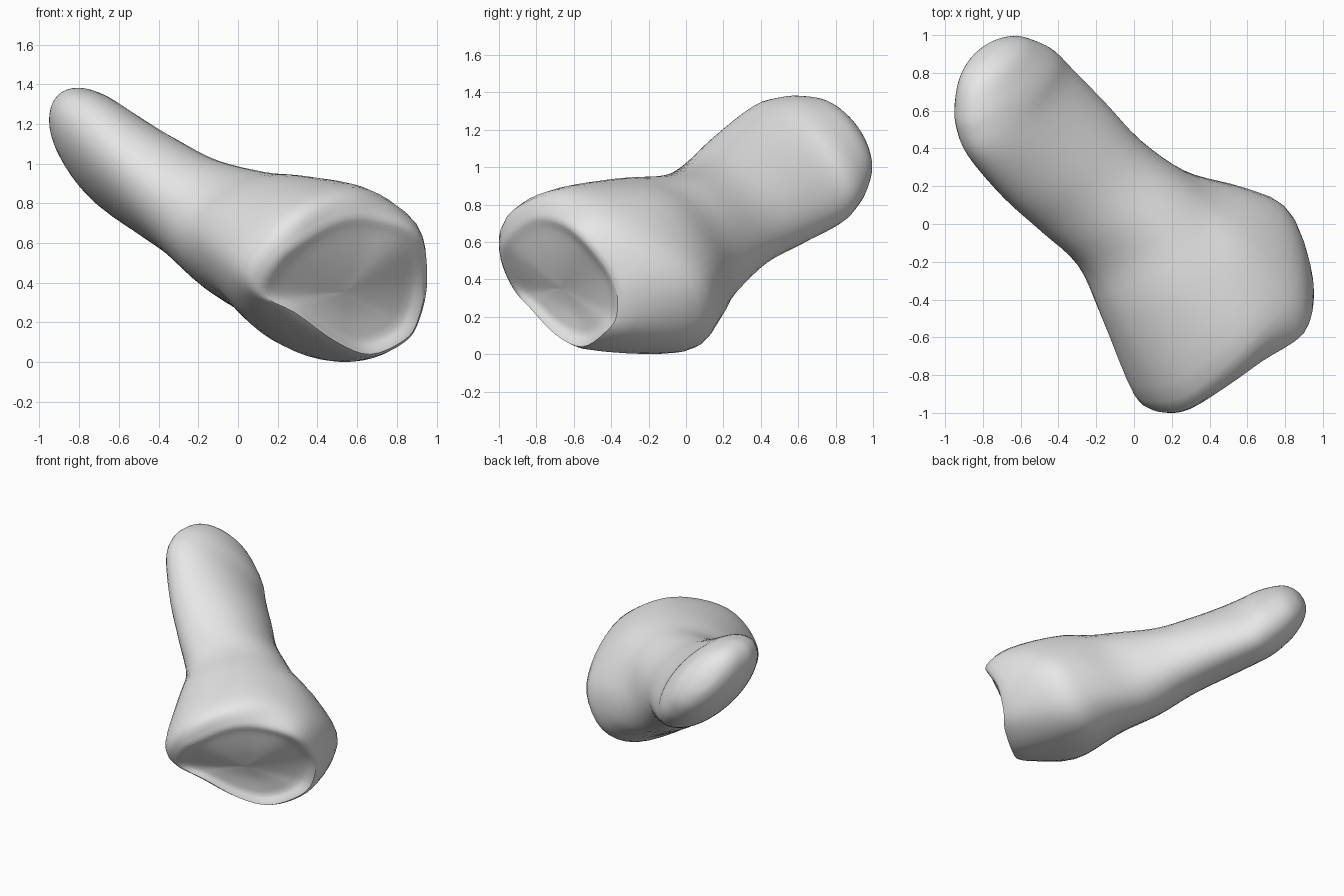
import bpy
import bmesh
from math import sin, cos, pi, sqrt, radians
from mathutils import Vector

cube = bpy.data.objects.get("Cube")
if cube:
    bpy.data.objects.remove(cube)

SEGMENTS = 48
STEPS = 4

# Frame of the bone: shaft axis, side and up directions
turn, rise = radians(35), radians(25)
axis = Vector((-sin(turn) * cos(rise), cos(turn) * cos(rise), sin(rise)))
side = Vector((-cos(turn), -sin(turn), 0))
up = Vector((sin(turn) * sin(rise), -cos(turn) * sin(rise), cos(rise)))
middle = Vector((0, 0, .69))

# Outlines of the flared base as (axis, side, up) points
rim = ((-.87, .45, .06), (-.89, .43, .24), (-.90, .32, .37), (-.86, .08, .48),
       (-.85, -.15, .49), (-.89, -.42, .41), (-.87, -.57, .14), (-.91, -.56, -.07),
       (-.97, -.46, -.17), (-1.0, -.24, -.24), (-.99, 0, -.17), (-.93, .26, -.03))
flare = ((-.74, .51, .10), (-.76, .47, .30), (-.77, .30, .48), (-.72, .03, .56),
         (-.68, -.22, .54), (-.68, -.48, .40), (-.60, -.65, .15), (-.54, -.71, -.12),
         (-.56, -.60, -.37), (-.57, -.36, -.46), (-.62, .02, -.35), (-.68, .34, -.14))
neck = ((.42, .05), (.38, .23), (.22, .37), (.02, .44), (-.20, .42), (-.41, .32),
        (-.56, .10), (-.61, -.13), (-.51, -.36), (-.27, -.44), (.03, -.34), (.30, -.16))
neck = [(-.30, r, u) for r, u in neck]

# Oval sections: place on axis, centre (side, up), half size (side, up),
# slant, tilt, three-cornered bulge
shaft = ((0, -.03, -.03, .38, .357, .14, 0, .05),
         (.30, .055, -.035, .355, .306, .30, 0, .04),
         (.60, .113, -.036, .365, .318, .47, .04, .02))
head = ((.90, .155, -.037, .358, .335, .57, .15, 0),
        (1.05, .147, -.033, .33, .308, .56, .2, 0),
        (1.15, .14, -.03, .28, .268, .55, .2, 0),
        (1.245, .13, -.025, .205, .20, .54, .2, 0),
        (1.30, .13, -.025, .11, .108, .54, .2, 0),
        (1.315, .13, -.025, .02, .02, .54, .2, 0))


def spline(p0, p1, p2, p3, f):
    """Smooth curve from p1 to p2."""
    return p1 + (p2 - p0) * f / 2 + (p0 - p1 * 2.5 + p2 * 2 - p3 / 2) * f ** 2 \
        + (p1 * 3 - p2 * 3 + p3 - p0) * f ** 3 / 2


def smooth_outline(points):
    """Closed smooth loop through a few points."""
    pts = [Vector(p) for p in points]
    n = len(pts)
    per = SEGMENTS // n
    return [spline(pts[i - 1], pts[i], pts[(i + 1) % n], pts[(i + 2) % n], k / per)
            for i in range(n) for k in range(per)]


def oval(t, r, u, half_r, half_u, slant, tilt, bulge):
    """Slanted oval across the axis."""
    loop = []
    for j in range(SEGMENTS):
        a = 2 * pi * j / SEGMENTS
        swell = 1 + bulge * cos(3 * a)
        dr = swell * half_r * cos(a)
        du = swell * half_u * (slant * cos(a) + sqrt(1 - slant ** 2) * sin(a))
        loop.append(Vector((t + tilt * dr, r + dr, u + du)))
    return loop


def dish(loop, scale):
    """Shrunken copy of the rim for the nearly flat joint face."""
    centre = Vector((-.91, -.06, .08))
    shrink = Vector((scale ** 2, scale, scale))
    return [centre + (p - centre) * shrink for p in loop]


# Key loops from the joint face to the tip of the head
rim_loop = smooth_outline(rim)
loops = [dish(rim_loop, s) for s in (.03, .4, .78)]
loops += [rim_loop, smooth_outline(flare), smooth_outline(neck)]
loops += [oval(*s) for s in shaft + head]

# Loft the body through the key loops
bm = bmesh.new()
last = len(loops) - 1
rings = []
for i in range(last + 1):
    keys = [loops[min(max(j, 0), last)] for j in range(i - 1, i + 3)]
    for k in range(STEPS if i < last else 1):
        ring = []
        for quad in zip(*keys):
            p = spline(*quad, k / STEPS)
            ring.append(bm.verts.new(middle + axis * p.x + side * p.y + up * p.z))
        rings.append(ring)
for low, high in zip(rings, rings[1:]):
    for j in range(SEGMENTS):
        n = (j + 1) % SEGMENTS
        bm.faces.new((low[j], low[n], high[n], high[j]))
bm.faces.new(rings[0])
bm.faces.new(rings[-1])
bmesh.ops.recalc_face_normals(bm, faces=bm.faces)

# Stand it on the ground
drop = min(v.co.z for v in bm.verts)
bmesh.ops.translate(bm, verts=bm.verts, vec=(0, 0, -drop))

mesh = bpy.data.meshes.new("bone")
bm.to_mesh(mesh)
bm.free()
bone = bpy.data.objects.new("bone", mesh)
bpy.context.collection.objects.link(bone)

# Plain grey colour
grey = bpy.data.materials.new("light_grey")
grey.use_nodes = True
colour = (.8, .8, .8, 1)
grey.diffuse_color = colour
grey.node_tree.nodes["Principled BSDF"].inputs["Base Color"].default_value = colour
mesh.materials.append(grey)

bpy.ops.object.select_all(action='DESELECT')
bone.select_set(True)
bpy.context.view_layer.objects.active = bone
bpy.ops.object.shade_smooth_by_angle(angle=radians(40))
